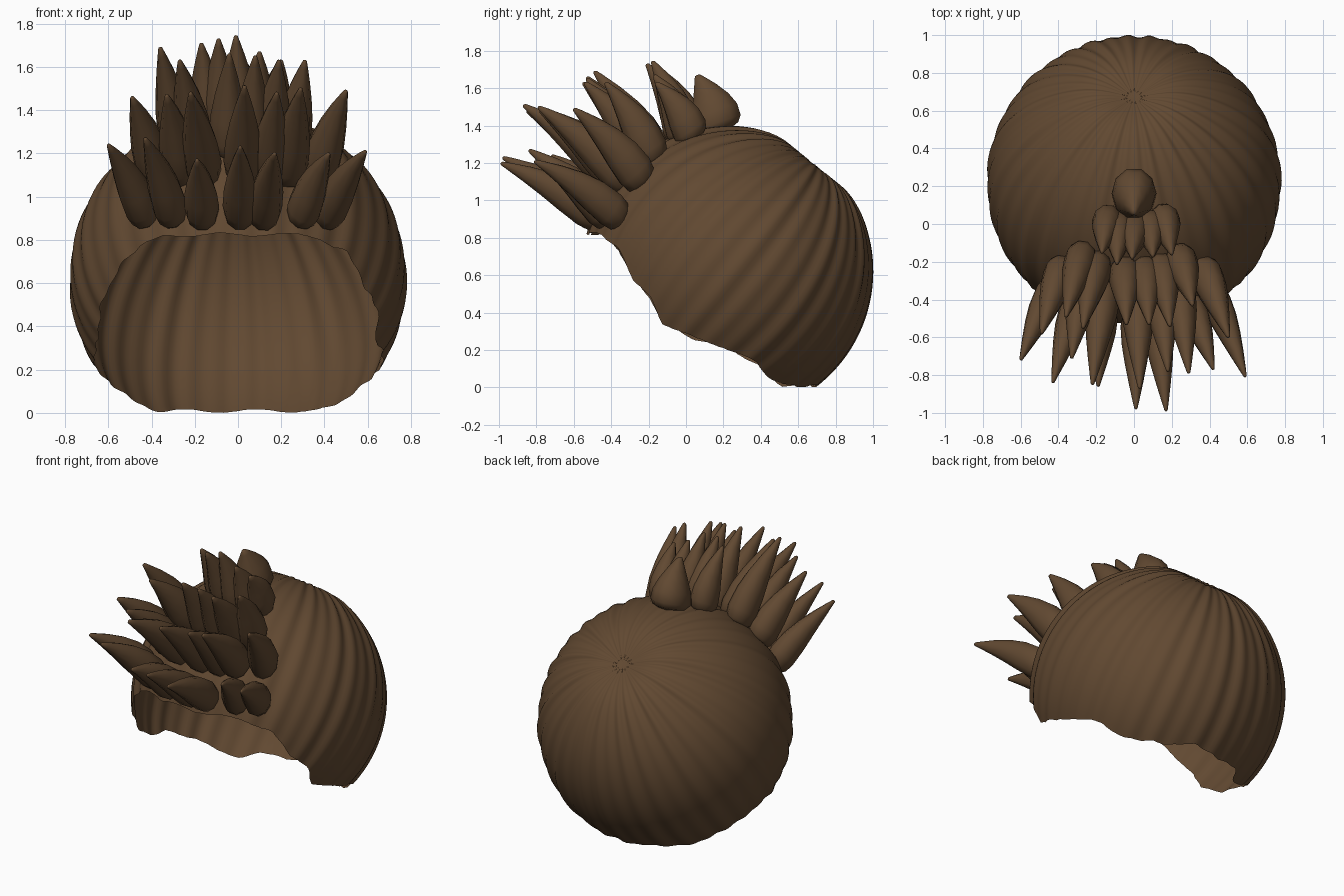
import bpy, bmesh, math
from mathutils import Vector

cube = bpy.data.objects.get("Cube")
if cube:
    bpy.data.objects.remove(cube)

brown = bpy.data.materials.new("dark brown hair")
brown.use_nodes = True
brown.diffuse_color = (0.12, 0.066, 0.031, 1)
brown.node_tree.nodes["Principled BSDF"].inputs["Base Color"].default_value = brown.diffuse_color

CENTER = Vector((0, 0.22, 0.62))
RADIUS = 0.775
CROWN = Vector((0, 0.63, 0.78)).normalized()
SIDE = Vector((1, 0, 0))
FRONT = CROWN.cross(SIDE)


def finish(bm, name, angle):
    bmesh.ops.recalc_face_normals(bm, faces=bm.faces)
    mesh = bpy.data.meshes.new(name)
    bm.to_mesh(mesh)
    bm.free()
    mesh.materials.append(brown)
    obj = bpy.data.objects.new(name, mesh)
    bpy.context.collection.objects.link(obj)
    bpy.ops.object.select_all(action='DESELECT')
    obj.select_set(True)
    bpy.context.view_layer.objects.active = obj
    bpy.ops.object.shade_smooth_by_angle(angle=math.radians(angle))
    return obj


# Hairline height as a function of depth, seen from the side
HAIRLINE = [(-0.7, 0.84), (-0.45, 0.82), (-0.36, 0.74), (-0.28, 0.58), (-0.19, 0.48),
            (-0.13, 0.35), (0.05, 0.26), (0.2, 0.22), (0.38, 0.13), (0.45, 0.05),
            (0.52, 0.01), (1.1, 0.01)]


def hairline(y):
    for (y0, z0), (y1, z1) in zip(HAIRLINE, HAIRLINE[1:]):
        if y <= y1:
            return z0 + (z1 - z0) * (y - y0) / (y1 - y0)
    return HAIRLINE[-1][1]


def scalp_point(theta, phi):
    # Combed ridges run out from a dimpled crown
    ridge = 0.6 * math.sin(36 * phi) + 0.4 * math.sin(23 * phi + 1.0)
    fade = min(1, theta / 0.5) * (0.55 + 0.45 * math.cos(theta - 1.0))
    r = RADIUS + 0.009 * ridge * fade - 0.055 * math.exp(-(theta / 0.22) ** 2)
    ray = CROWN * math.cos(theta) + (SIDE * math.cos(phi) + FRONT * math.sin(phi)) * math.sin(theta)
    return CENTER + ray * r


def rim_angle(phi):
    theta = 0.6
    while theta < 2.9:
        p = scalp_point(theta, phi)
        if p.z < hairline(p.y) + 0.008 * math.sin(14 * phi):
            break
        theta += 0.004
    return theta


# Hair cap, open at the face and neck
SEGMENTS, RINGS = 216, 36
bm = bmesh.new()
pole = bm.verts.new(scalp_point(0, 0))
columns = []
for i in range(SEGMENTS):
    phi = math.tau * i / SEGMENTS
    end = rim_angle(phi)
    columns.append([bm.verts.new(scalp_point(end * j / RINGS, phi)) for j in range(1, RINGS + 1)])
for i in range(SEGMENTS):
    a, b = columns[i - 1], columns[i]
    bm.faces.new((pole, a[0], b[0]))
    for j in range(RINGS - 1):
        bm.faces.new((a[j], a[j + 1], b[j + 1], b[j]))
finish(bm, "hair_cap", 60)

# Spike profile: position along the length, relative radius
PROFILE = [(0, 0.6), (0.05, 0.88), (0.15, 1), (0.35, 0.93), (0.55, 0.73),
           (0.75, 0.47), (0.92, 0.22), (0.99, 0.11), (1, 0.04)]
SIDES = 10


def spike(name, base_x, base_z, tip, radius):
    depth = math.sqrt(max(0, RADIUS ** 2 - base_x ** 2 - (base_z - CENTER.z) ** 2))
    base = Vector((base_x, CENTER.y - depth, base_z))
    inward = (CENTER - base).normalized()
    base += inward * 0.03
    axis = Vector(tip) - base
    along = axis.normalized()
    across = along.cross(Vector((0, 0.6, 0.8))).normalized()
    up = across.cross(along)
    bm = bmesh.new()
    rings = []
    for t, size in PROFILE:
        mid = base + axis * t + up * 0.025 * math.sin(math.pi * t)
        ring = []
        for k in range(SIDES):
            a = math.tau * k / SIDES
            ring.append(bm.verts.new(mid + (across * math.cos(a) * 0.88
                                            + up * math.sin(a) * 1.08) * radius * size))
        rings.append(ring)
    for lower, upper in zip(rings, rings[1:]):
        for k in range(SIDES):
            bm.faces.new((lower[k - 1], lower[k], upper[k], upper[k - 1]))
    bm.faces.new(rings[0])
    bm.faces.new(rings[-1])
    finish(bm, name, 50)


# Rows of spikes: base height, radius, then base x with tip position
ROWS = {
    "fringe": (0.91, 0.092, [(-0.44, (-0.6, -0.72, 1.24)), (-0.31, (-0.43, -0.84, 1.27)),
                             (-0.17, (-0.19, -0.86, 1.17)), (0.01, (0.01, -0.98, 1.23)),
                             (0.12, (0.17, -0.99, 1.2)), (0.3, (0.42, -0.77, 1.2)),
                             (0.42, (0.59, -0.81, 1.21))]),
    "lower": (1.11, 0.1, [(-0.39, (-0.49, -0.58, 1.46)), (-0.27, (-0.33, -0.71, 1.47)),
                          (-0.16, (-0.22, -0.85, 1.48)), (0.02, (0.03, -0.87, 1.51)),
                          (0.14, (0.18, -0.78, 1.48)), (0.24, (0.29, -0.79, 1.5)),
                          (0.38, (0.5, -0.6, 1.49))]),
    "middle": (1.23, 0.1, [(-0.28, (-0.36, -0.49, 1.69)), (-0.2, (-0.27, -0.55, 1.63)),
                           (-0.05, (-0.04, -0.53, 1.66)), (0.06, (0.08, -0.53, 1.65)),
                           (0.15, (0.19, -0.54, 1.63)), (0.25, (0.31, -0.43, 1.63))]),
    "upper": (1.355, 0.095, [(-0.14, (-0.17, -0.15, 1.71)), (-0.08, (-0.09, -0.21, 1.73)),
                             (0.01, (-0.01, -0.18, 1.745)), (0.09, (0.1, -0.17, 1.67)),
                             (0.16, (0.2, -0.16, 1.63))]),
    "crown": (1.393, 0.135, [(0, (0, 0.06, 1.67))]),
}
for row, (height, radius, spikes) in ROWS.items():
    for n, (x, tip) in enumerate(spikes, 1):
        spike(f"{row}_spike_{n}", x, height, tip, radius)
